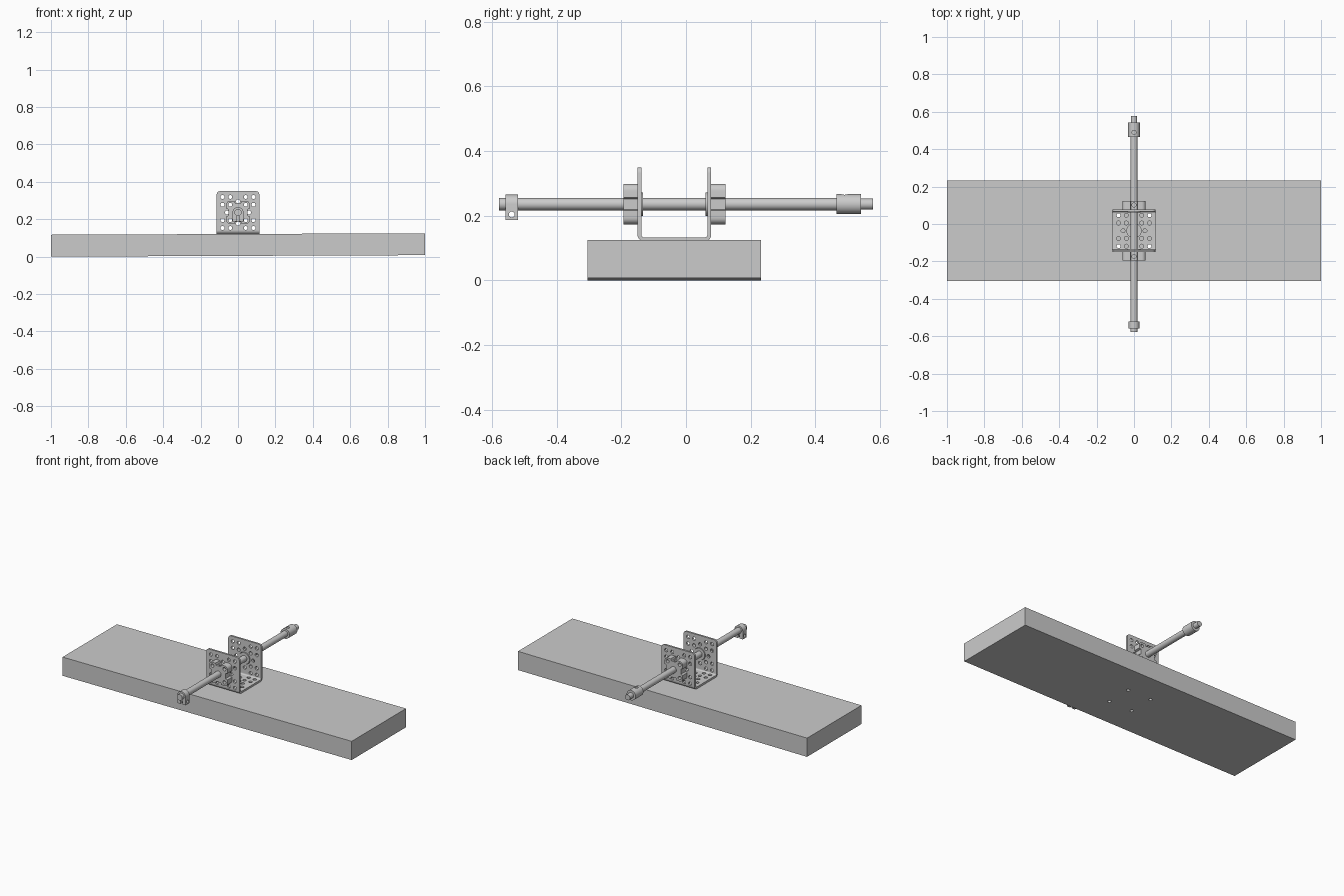
import bpy, bmesh
from math import pi, sin, cos
from mathutils import Matrix, Vector

if "Cube" in bpy.data.objects:
    bpy.data.objects.remove(bpy.data.objects["Cube"])

ZC = 0.236     # shaft height
YC = -0.036    # bracket centre in y
P = 0.0414     # hole pitch


def finish(name, bm):
    bmesh.ops.recalc_face_normals(bm, faces=bm.faces)
    me = bpy.data.meshes.new(name)
    bm.to_mesh(me)
    bm.free()
    ob = bpy.data.objects.new(name, me)
    bpy.context.collection.objects.link(ob)
    return ob


def add_cyl(bm, a, b, r, n=24):
    a, b = Vector(a), Vector(b)
    d = b - a
    m = Matrix.Translation((a + b) / 2) @ d.to_track_quat('Z', 'Y').to_matrix().to_4x4()
    bmesh.ops.create_cone(bm, cap_ends=True, segments=n, radius1=r, radius2=r,
                          depth=d.length, matrix=m)


def rods(name, items, n=24):
    bm = bmesh.new()
    for a, b, r in items:
        add_cyl(bm, a, b, r, n)
    return finish(name, bm)


def prism(bm, pts, offset):
    f = bm.faces.new([bm.verts.new(p) for p in pts])
    ex = bmesh.ops.extrude_face_region(bm, geom=[f])
    vs = [g for g in ex['geom'] if isinstance(g, bmesh.types.BMVert)]
    bmesh.ops.translate(bm, verts=vs, vec=offset)


def select(ob):
    bpy.ops.object.select_all(action='DESELECT')
    ob.select_set(True)
    bpy.context.view_layer.objects.active = ob


def cut(ob, items, n=20):
    cutter = rods("cutter", items, n)
    cutter.hide_render = True
    mod = ob.modifiers.new("holes", 'BOOLEAN')
    mod.operation, mod.solver, mod.object = 'DIFFERENCE', 'EXACT', cutter
    select(ob)
    bpy.ops.object.modifier_apply(modifier=mod.name)
    bpy.data.objects.remove(cutter, do_unlink=True)


def smooth(ob):
    select(ob)
    bpy.ops.object.shade_smooth_by_angle(angle=0.6)


def arc(cx, cy, r, a0, a1, n):
    return [(cx + r * cos(a0 + (a1 - a0) * i / n), cy + r * sin(a0 + (a1 - a0) * i / n))
            for i in range(n + 1)]


# plank, very slightly tilted, with four bolt holes
bm = bmesh.new()
prism(bm, [(-1, -0.305, 0), (1, -0.305, 0.008), (1, 0.232, 0.008), (-1, 0.232, 0)],
      (0, 0, 0.117))
plank = finish("plank", bm)
cut(plank, [((x, YC + y, -0.1), (x, YC + y, 0.2), 0.0106)
            for x in (-2 * P, 2 * P) for y in (-2 * P, 2 * P)])

# U-shaped bracket with rounded bends
W, T, R, Z0, Z1 = 0.114, 0.012, 0.02, 0.121, 0.35
prof = [(-W, Z1)] + arc(-W + R, Z0 + R, R, pi, 1.5 * pi, 5)
prof += arc(W - R, Z0 + R, R, 1.5 * pi, 2 * pi, 5) + [(W, Z1), (W - T, Z1)]
prof += arc(W - R, Z0 + R, R - T, 2 * pi, 1.5 * pi, 5)
prof += arc(-W + R, Z0 + R, R - T, 1.5 * pi, pi, 5) + [(-W + T, Z1)]
bm = bmesh.new()
prism(bm, [(-W, YC + y, z) for y, z in prof], (2 * W, 0, 0))
corners = [e for e in bm.edges
           if all(v.co.z > Z1 - 0.001 for v in e.verts)
           and abs(e.verts[0].co.x - e.verts[1].co.x) < 1e-5]
bmesh.ops.bevel(bm, geom=corners, offset=0.018, segments=5, profile=0.5, affect='EDGES')
bracket = finish("channel_bracket", bm)

# hole pattern: grid, ring and large centre hole, on walls and base
pattern = [(i * P, j * P, 0.0106) for i in (-2, -1, 1, 2) for j in (-2, -1, 1, 2)]
pattern += [(s * 0.0586, 0, 0.0106) for s in (-1, 1)]
pattern += [(0, s * 0.0586, 0.0106) for s in (-1, 1)]
pattern += [(0, 0, 0.038)]
cut(bracket, [((u, YC - 0.2, ZC + v), (u, YC + 0.2, ZC + v), r) for u, v, r in pattern])
cut(bracket, [((u, YC + v, 0.1), (u, YC + v, 0.14), r) for u, v, r in pattern])
smooth(bracket)

# bearing blocks outside both walls, lobed at the corners
quarter = [(0.0625, 0.02)] + arc(P, P, 0.0211, 0, pi / 2, 6) + [(0.02, 0.0625), (0.016, 0.05)]
outline = []
for k in range(4):
    c, s = cos(k * pi / 2), sin(k * pi / 2)
    part = [(0.05, 0.016)] + quarter
    outline += [(x * c - y * s, x * s + y * c) for x, y in part]
for side, name in ((-1, "front"), (1, "rear")):
    wall = YC + side * W
    bm = bmesh.new()
    prism(bm, [(x, wall, ZC + z) for x, z in outline], (0, side * 0.044, 0))
    block = finish(name + "_bearing_block", bm)
    mid = wall + side * 0.024
    cut(block, [((x, wall - 0.1, ZC + z), (x, wall + 0.1, ZC + z), 0.0106)
                for x in (-P, P) for z in (-P, P)]
        + [((0, mid, ZC + 0.03), (0, mid, ZC + 0.1), 0.011)])
    smooth(block)
    smooth(rods(name + "_bearing",
                [((0, wall + side * 0.01, ZC), (0, wall - side * 0.017, ZC), 0.036)], 32))

# long shaft
smooth(rods("shaft", [((0, -0.578, ZC), (0, 0.50, ZC), 0.019)], 32))

# clamp collar at the front end
prof = arc(0, ZC, 0.029, 0, pi, 16)
prof += [(-0.029, 0.187), (-0.006, 0.187), (-0.006, 0.22),
         (0.006, 0.22), (0.006, 0.187), (0.029, 0.187)]
bm = bmesh.new()
prism(bm, [(x, -0.558, z) for x, z in prof], (0, 0.038, 0))
collar = finish("clamp_collar", bm)
cut(collar, [((-0.1, -0.539, 0.204), (0.1, -0.539, 0.204), 0.009)])
smooth(collar)

# shaft coupler and stub at the rear end
coupler = rods("shaft_coupler", [((0, 0.465, ZC), (0, 0.542, ZC), 0.031)], 32)
cut(coupler, [((0, 0.49, ZC + 0.02), (0, 0.49, ZC + 0.08), 0.011)])
smooth(coupler)
smooth(rods("motor_stub", [((0, 0.53, ZC), (0, 0.578, ZC), 0.017)], 32))
